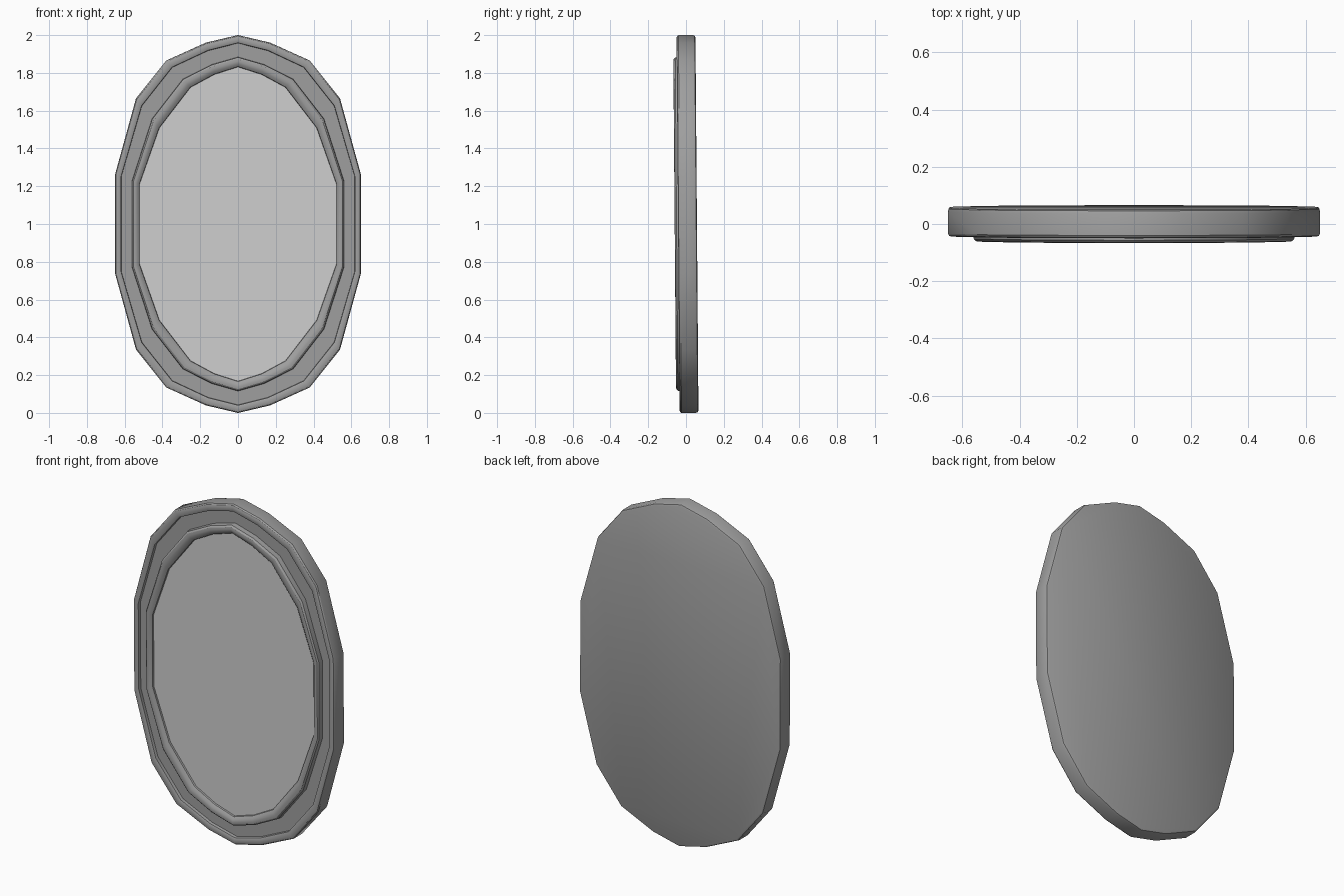
import bpy
import bmesh

cube = bpy.data.objects.get("Cube")
if cube:
    bpy.data.objects.remove(cube, do_unlink=True)

# Quarter outlines (x, z from the centre), top to side
OUTER = [(0, 1.0), (0.17, 0.96), (0.38, 0.865), (0.54, 0.665), (0.65, 0.265)]
INNER = [(0, 0.83), (0.125, 0.79), (0.25, 0.722), (0.415, 0.507), (0.52, 0.21)]

# Frame cross-section: (share of the way from outer to inner outline, depth y)
PROFILE = [(0.07, 0.058), (0.02, 0.054), (0, 0.044), (0, -0.032), (0.03, -0.039),
           (0.08, -0.042), (0.19, -0.042), (0.24, -0.038), (0.25, -0.02),
           (0.68, -0.02), (0.69, -0.05), (0.74, -0.058), (0.81, -0.06),
           (0.9, -0.056), (0.98, -0.045), (1, -0.02)]
TILT = 0.008


def material(name, grey):
    mat = bpy.data.materials.new(name)
    mat.use_nodes = True
    colour = (grey, grey, grey, 1)
    mat.diffuse_color = colour
    mat.node_tree.nodes["Principled BSDF"].inputs["Base Color"].default_value = colour
    return mat


def full_loop(quarter):
    """Mirror a quarter outline into the closed eighteen-sided oval."""
    right = quarter + [(x, -z) for x, z in reversed(quarter)]
    return right + [(-x, z) for x, z in reversed(right[1:-1])]


def ring(bm, share, y):
    pairs = zip(full_loop(OUTER), full_loop(INNER))
    return [bm.verts.new((a[0] + (b[0] - a[0]) * share, y,
                          a[1] + (b[1] - a[1]) * share)) for a, b in pairs]


def finish(bm, name, mat):
    mesh = bpy.data.meshes.new(name)
    bm.to_mesh(mesh)
    bm.free()
    obj = bpy.data.objects.new(name, mesh)
    bpy.context.collection.objects.link(obj)
    mesh.materials.append(mat)
    obj.location.z = 1
    obj.rotation_euler.x = TILT
    return obj


# Moulded oval frame with a closed back
bm = bmesh.new()
rings = [ring(bm, share, y) for share, y in PROFILE]
for a, b in zip(rings, rings[1:]):
    for i in range(len(a)):
        j = (i + 1) % len(a)
        bm.faces.new((a[i], a[j], b[j], b[i]))
bm.faces.new(rings[0])
bm.faces.new(rings[-1])
bmesh.ops.recalc_face_normals(bm, faces=bm.faces[:])
frame = finish(bm, "oval_frame", material("frame grey", 0.35))
bpy.ops.object.select_all(action="DESELECT")
frame.select_set(True)
bpy.context.view_layer.objects.active = frame
bpy.ops.object.shade_smooth_by_angle(angle=0.52)

# Flat mirror glass, facing the front
bm = bmesh.new()
glass = bm.faces.new(ring(bm, 0.99, -0.035))
glass.normal_update()
if glass.normal.y > 0:
    glass.normal_flip()
finish(bm, "mirror_glass", material("pale glass", 0.63))
